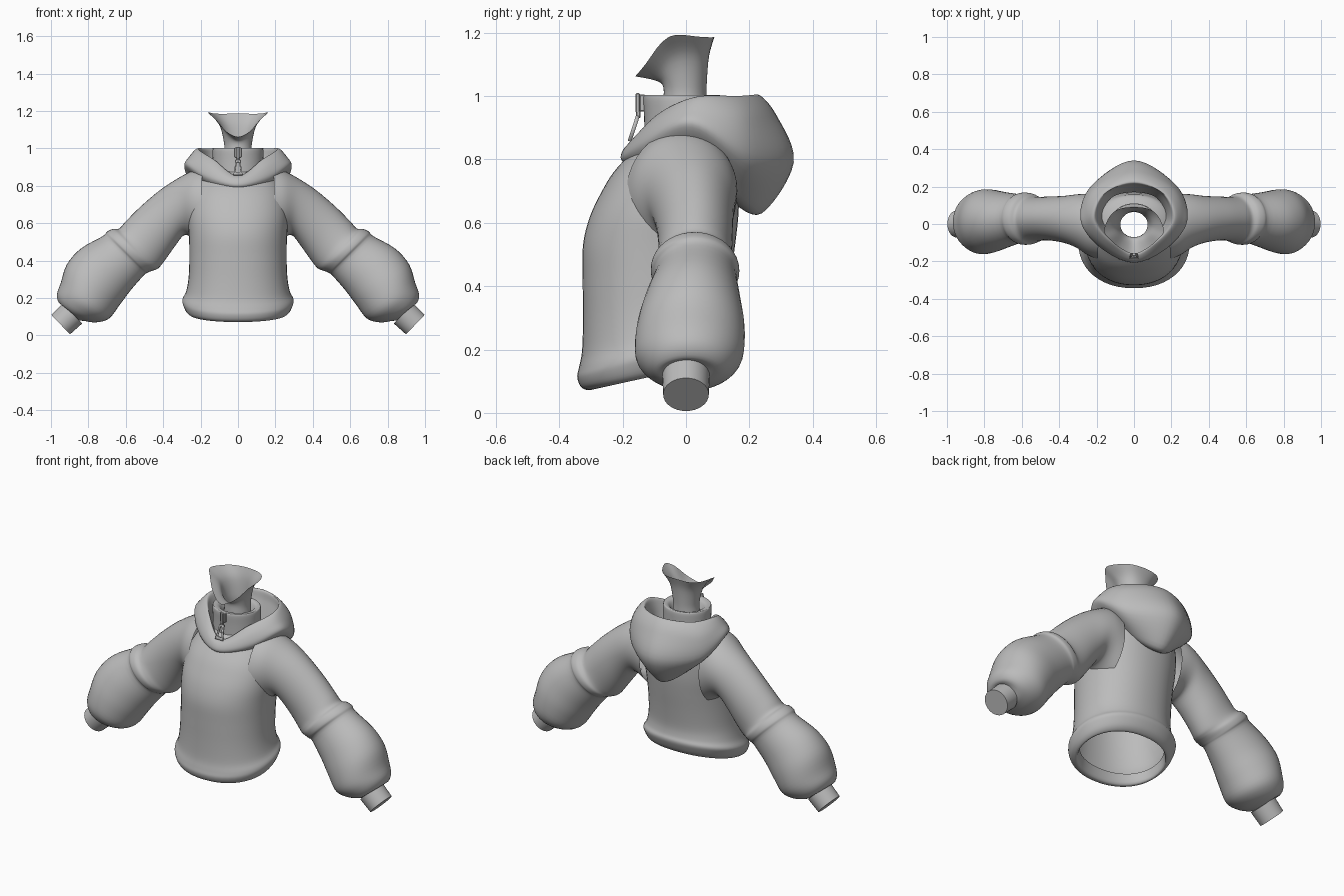
import bpy, bmesh, math
from mathutils import Vector, Matrix

if "Cube" in bpy.data.objects:
    bpy.data.objects.remove(bpy.data.objects["Cube"])

grey = bpy.data.materials.new("plain_grey")
grey.diffuse_color = (0.5, 0.5, 0.5, 1)
grey.use_nodes = True
grey.node_tree.nodes["Principled BSDF"].inputs["Base Color"].default_value = grey.diffuse_color


def finish(name, bm, mirror=False, angle=50):
    bmesh.ops.recalc_face_normals(bm, faces=bm.faces)
    me = bpy.data.meshes.new(name)
    bm.to_mesh(me)
    bm.free()
    ob = bpy.data.objects.new(name, me)
    bpy.context.collection.objects.link(ob)
    me.materials.append(grey)
    bpy.ops.object.select_all(action='DESELECT')
    ob.select_set(True)
    bpy.context.view_layer.objects.active = ob
    bpy.ops.object.shade_smooth_by_angle(angle=math.radians(angle))
    if mirror:
        ob.modifiers.new("mirror", 'MIRROR')
    return ob


def smooth_path(pts, steps, cyclic):
    """Catmull-Rom curve through the points."""
    n, out = len(pts), []
    get = (lambda i: pts[i % n]) if cyclic else (lambda i: pts[max(0, min(n - 1, i))])
    for i in range(n if cyclic else n - 1):
        a, b, c, d = (get(i + k) for k in (-1, 0, 1, 2))
        for s in range(steps):
            t = s / steps
            out.append(0.5 * (2 * b + (c - a) * t + (2 * a - 5 * b + 4 * c - d) * t * t
                              + (3 * b - a - 3 * c + d) * t ** 3))
    if not cyclic:
        out.append(pts[-1].copy())
    return out


def loft(name, rings, along=4, around=1, mirror=False):
    """Skin closed rings, smoothed in both directions."""
    if around > 1:
        rings = [smooth_path(r, around, True) for r in rings]
    cols = [smooth_path(list(c), along, False) for c in zip(*rings)]
    bm = bmesh.new()
    grid = [[bm.verts.new(p) for p in c] for c in cols]
    for i, c in enumerate(grid):
        d = grid[(i + 1) % len(grid)]
        for j in range(len(c) - 1):
            bm.faces.new((c[j], d[j], d[j + 1], c[j + 1]))
    return finish(name, bm, mirror)


def oval(z, rx, front, back, tilt=0.0, n=48, power=1.0):
    """Horizontal oval ring starting at the front; tilt lifts its back."""
    pts = []
    for k in range(n):
        a = 2 * math.pi * k / n
        s, c = math.sin(a), math.cos(a)
        x = rx * math.copysign(abs(s) ** power, s)
        y = (front + back) / 2 - (back - front) / 2 * math.copysign(abs(c) ** power, c)
        pts.append(Vector((x, y, z + tilt * (y + 0.3))))
    return pts


def both_sides(half):
    """Complete a half ring running from front centre to back centre."""
    pts = [Vector(p) for p in half]
    return pts + [Vector((-p.x, p.y, p.z)) for p in reversed(pts[1:-1])]


# Body with turned-in hem
body = [(0.13, 0.24, -0.28, 0.08, 0.2), (0.075, 0.25, -0.295, 0.09, 0.22),
        (0.085, 0.275, -0.328, 0.12, 0.22), (0.12, 0.293, -0.343, 0.14, 0.22),
        (0.15, 0.297, -0.338, 0.145, 0.21), (0.20, 0.278, -0.328, 0.135, 0.16),
        (0.30, 0.264, -0.325, 0.13, 0.05), (0.42, 0.26, -0.326, 0.14, 0),
        (0.53, 0.262, -0.325, 0.155, 0), (0.62, 0.268, -0.303, 0.165, 0),
        (0.70, 0.265, -0.265, 0.168, 0), (0.76, 0.25, -0.228, 0.168, 0),
        (0.82, 0.22, -0.175, 0.16, 0), (0.86, 0.18, -0.145, 0.15, 0),
        (0.89, 0.12, -0.11, 0.10, 0)]
loft("hoodie_body", [oval(*b, power=0.92) for b in body])

# Sleeves: top x, z, bottom x, z, front y, back y of each ring
sleeve = [(0.19, 0.89, 0.20, 0.48, -0.19, 0.160), (0.25, 0.878, 0.25, 0.525, -0.165, 0.162),
          (0.33, 0.835, 0.29, 0.535, -0.125, 0.158), (0.42, 0.775, 0.335, 0.48, -0.10, 0.15),
          (0.52, 0.69, 0.385, 0.41, -0.088, 0.147), (0.60, 0.61, 0.42, 0.365, -0.09, 0.145),
          (0.635, 0.572, 0.44, 0.352, -0.10, 0.15), (0.668, 0.570, 0.46, 0.345, -0.11, 0.165),
          (0.70, 0.555, 0.485, 0.335, -0.11, 0.168), (0.725, 0.53, 0.505, 0.32, -0.10, 0.16),
          (0.84, 0.465, 0.575, 0.24, -0.13, 0.172), (0.915, 0.38, 0.635, 0.16, -0.155, 0.185),
          (0.948, 0.28, 0.69, 0.09, -0.16, 0.18), (0.968, 0.22, 0.76, 0.07, -0.13, 0.15),
          (0.958, 0.175, 0.825, 0.078, -0.095, 0.11), (0.93, 0.165, 0.855, 0.08, -0.06, 0.06)]
rings = []
for tx, tz, bx, bz, fy, by in sleeve:
    top, bot = Vector((tx, 0, tz)), Vector((bx, 0, bz))
    mid, up = (top + bot) / 2, (top - bot) / 2
    rings.append([mid + up * math.cos(a) + Vector((0, (fy + by) / 2 + (by - fy) / 2 * math.sin(a), 0))
                  for a in (2 * math.pi * k / 40 for k in range(40))])
loft("sleeves", rings, mirror=True)

# Cuffs
start, end = Vector((0.885, 0, 0.118)), Vector((0.948, 0, 0.058))
bm = bmesh.new()
bmesh.ops.create_cone(bm, cap_ends=True, segments=32, radius1=0.075, radius2=0.072,
                      depth=(end - start).length,
                      matrix=Matrix.Translation((start + end) / 2)
                      @ (end - start).to_track_quat('Z', 'Y').to_matrix().to_4x4())
finish("cuffs", bm, True, 35)

# Hood: each layer runs front to back, from inner wall over the rim to the underside
hood = [
    [(0, -.12, .80), (.10, -.06, .84), (.17, .04, .85), (.12, .14, .85), (0, .17, .85)],
    [(0, -.15, .835), (.12, -.085, .92), (.19, .03, .95), (.145, .16, .95), (0, .205, .95)],
    [(0, -.165, .855), (.135, -.09, .942), (.215, .03, .997), (.16, .165, 1.0), (0, .225, 1.005)],
    [(0, -.195, .835), (.17, -.11, .91), (.26, .02, .955), (.215, .19, .93), (0, .285, .94)],
    [(0, -.205, .80), (.175, -.13, .85), (.285, .02, .91), (.225, .20, .80), (0, .34, .79)],
    [(0, -.17, .775), (.14, -.12, .80), (.24, .03, .85), (.13, .16, .70), (0, .24, .63)],
    [(0, -.14, .775), (.11, -.08, .80), (.19, .04, .84), (.10, .12, .70), (0, .15, .66)]]
loft("hood", [both_sides(h) for h in hood], along=6, around=8)

# Standing collar
collar = [(0.82, 0.135, -0.13, 0.11), (0.93, 0.135, -0.132, 0.11), (0.995, 0.135, -0.135, 0.11),
          (1.003, 0.125, -0.125, 0.10), (0.995, 0.10, -0.10, 0.085), (0.96, 0.078, -0.08, 0.068)]
loft("collar", [oval(*c) for c in collar])

# Neck flaring to an open jaw line
rim = both_sides([(0, -.16, 1.062), (.075, -.128, 1.10), (.13, -.08, 1.165), (.16, -.035, 1.192),
                  (.13, .04, 1.187), (.08, .08, 1.185), (0, .09, 1.187)])
neck = [oval(z, 0.075, -0.072, 0.065, n=12) for z in (0.90, 0.97, 1.03)]
flare = [Vector((b.x + (r.x - b.x) * .3, b.y + (r.y - b.y) * .3, b.z + (r.z - b.z) * .6))
         for b, r in zip(neck[-1], rim)]
loft("neck", neck + [flare, rim], along=5, around=4)


def box(name, centre, size):
    bm = bmesh.new()
    bmesh.ops.create_cube(bm, size=1, matrix=Matrix.Translation(centre) @ Matrix.Diagonal((*size, 1)))
    bmesh.ops.bevel(bm, geom=bm.edges[:], offset=0.003, segments=1, affect='EDGES')
    finish(name, bm, False, 30)


# Zip slider, its bridge, and the hanging pull
box("zip_slider", (0, -0.138, 0.978), (0.036, 0.018, 0.054))
box("zip_bridge", (0, -0.152, 0.978), (0.016, 0.014, 0.062))
box("zip_link", (0, -0.151, 0.945), (0.014, 0.014, 0.03))
bm = bmesh.new()
top, drop = Vector((0, -0.152, 0.937)), Vector((0, -0.026, -0.08))
outer, inner = ([bm.verts.new(top + drop * t + Vector((x, 0, 0))) for x, t in loop] for loop in
                ([(-.012, 0), (.012, 0), (.024, 1), (-.024, 1)],
                 [(-.006, .12), (.006, .12), (.015, .82), (-.015, .82)]))
for i in range(4):
    j = (i + 1) % 4
    bm.faces.new((outer[i], outer[j], inner[j], inner[i]))
pull = finish("zip_pull", bm, False, 30)
mod = pull.modifiers.new("thickness", 'SOLIDIFY')
mod.thickness, mod.offset = 0.012, 0
